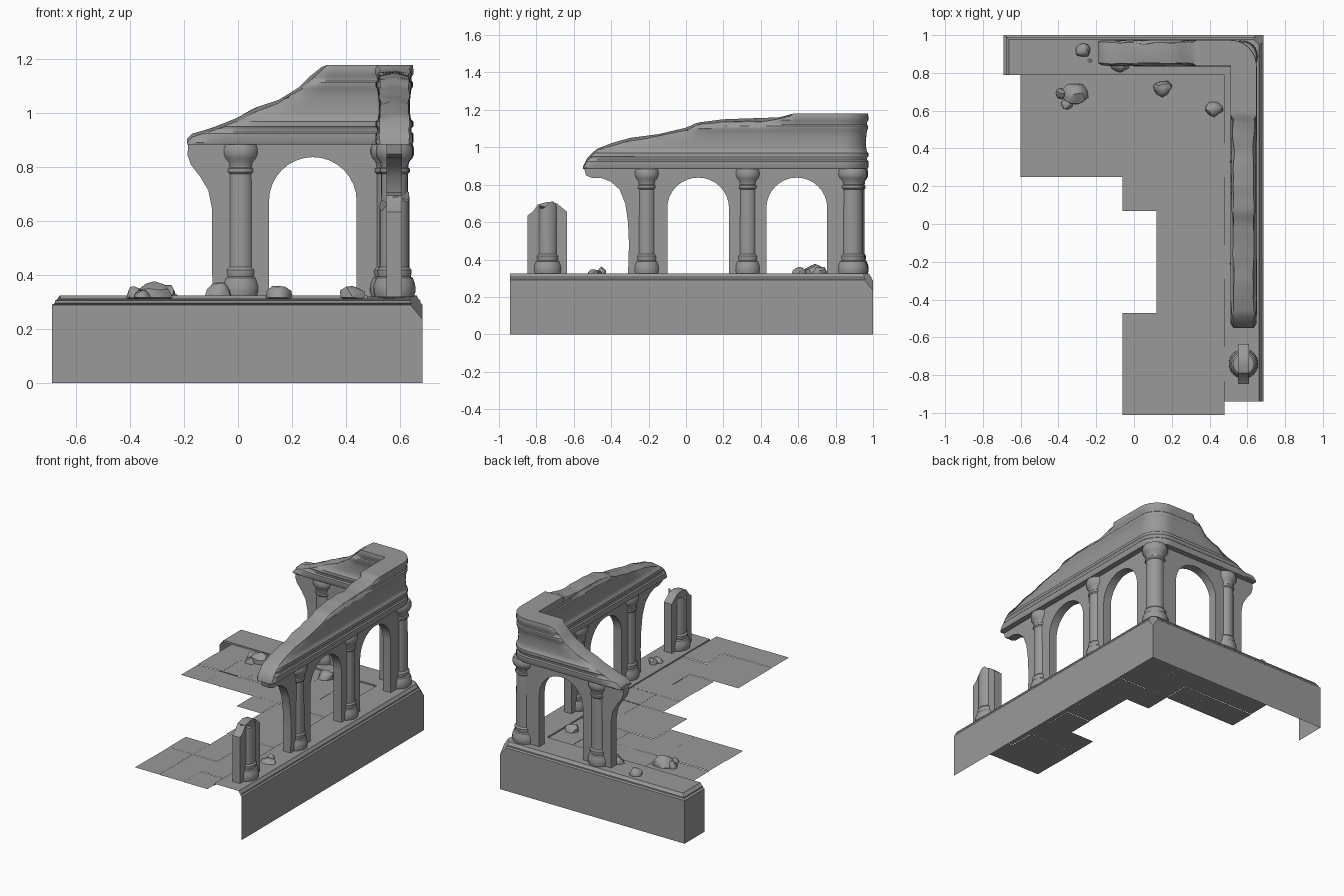
import bpy, bmesh, math, random
from mathutils import Vector, noise

if "Cube" in bpy.data.objects:
    bpy.data.objects.remove(bpy.data.objects["Cube"])

random.seed(4)
stone = bpy.data.materials.new("grey stone")
stone.diffuse_color = (0.32, 0.32, 0.32, 1)
stone.use_nodes = True
stone.node_tree.nodes["Principled BSDF"].inputs["Base Color"].default_value = stone.diffuse_color


def finish(bm, name, recalc=True, angle=35):
    if recalc:
        bmesh.ops.recalc_face_normals(bm, faces=bm.faces)
    mesh = bpy.data.meshes.new(name)
    bm.to_mesh(mesh)
    bm.free()
    mesh.materials.append(stone)
    for p in mesh.polygons:
        p.use_smooth = True
    mesh.set_sharp_from_angle(angle=math.radians(angle))
    ob = bpy.data.objects.new(name, mesh)
    bpy.context.collection.objects.link(ob)
    return ob


def interp(pts, t):
    for (a, u), (b, v) in zip(pts, pts[1:]):
        if t <= b:
            return u + (v - u) * max(0, (t - a) / (b - a))
    return pts[-1][1]


def loft(bm, rings, closed):
    rows = [[bm.verts.new(p) for p in r] for r in rings]
    for a, b in zip(rows, rows[1:]):
        n = len(a)
        for j in range(n if closed else n - 1):
            k = (j + 1) % n
            bm.faces.new((a[j], b[j], b[k], a[k]))
    return rows


# Plinth: open outer walls with a stepped lip, plus the ledge on top
bm = bmesh.new()
lip = [(0, 0), (0, .29), (.009, .297), (.009, .306), (.015, .311), (.022, .325)]


def plinth_path(d):
    return [(.685 - d, -.94), (.685 - d, 1 - d), (-.69 + d * 1.3, 1 - d), (-.69 + d * 1.3, .79)]


loft(bm, [[(*plinth_path(d)[i], z) for d, z in lip] for i in range(4)], False)
top = plinth_path(.022) + [(.48, .79), (.48, -.94)]
bm.faces.new([bm.verts.new((x, y, .325)) for x, y in top])
inner = [(-.66, .79), (.48, .79), (.48, -.94)]
loft(bm, [[(x, y, .312), (x, y, .325)] for x, y in inner], False)
bmesh.ops.remove_doubles(bm, verts=bm.verts, dist=.0005)
# chipped corner
cut = bmesh.ops.bisect_plane(bm, geom=bm.verts[:] + bm.edges[:] + bm.faces[:],
                             plane_co=(.685, 1, .235), plane_no=(1, 1, .82), clear_outer=True)
edges = [g for g in cut["geom_cut"] if isinstance(g, bmesh.types.BMEdge)]
bmesh.ops.contextual_create(bm, geom=edges)
finish(bm, "plinth", recalc=False, angle=25)

# Floor: square paving sheets in rows, (first column, columns) from back to front
bm = bmesh.new()
S = .18
for row, first in enumerate([0, 0, 0, 3, 4, 4, 4, 3, 3, 3]):
    for col in range(first, 6):
        x, y = -.6 + col * S, .79 - row * S
        z = .316 + random.uniform(-.002, .002)
        bm.faces.new([bm.verts.new(p) for p in
                      ((x, y - S, z), (x + S, y - S, z), (x + S, y, z), (x, y, z))])
finish(bm, "floor_paving", recalc=False)

# Arcade walls: flat outlines with arched openings, given thickness
FLOOR, HEAD = .32, .89


def arch(a, b, spring=.675, crown=.838):
    c, r = (a + b) / 2, (b - a) / 2
    pts = [(a, FLOOR)]
    for i in range(17):
        t = math.pi * (1 - i / 16)
        pts.append((c + r * math.cos(t), spring + (crown - spring) * math.sin(t)))
    return pts + [(b, FLOOR)]


def wall(name, outline, place, thick=.058):
    bm = bmesh.new()
    f = bm.faces.new([bm.verts.new(place(s, z, -thick / 2)) for s, z in outline])
    out = bmesh.ops.extrude_face_region(bm, geom=[f])
    step = Vector(place(0, 0, thick)) - Vector(place(0, 0, 0))
    bmesh.ops.translate(bm, vec=step, verts=[g for g in out["geom"] if isinstance(g, bmesh.types.BMVert)])
    finish(bm, name)


def side(s, z, d):
    return (.58 + d, s, z)


def back(s, z, d):
    return (s, .905 + d, z)


wall("side_arcade", [(.9, HEAD), (-.545, HEAD), (-.535, .85), (-.5, .835), (-.45, .835), (-.40, .815),
                     (-.355, .775), (-.325, .70), (-.31, .6), (-.305, .48), (-.31, FLOOR)]
     + arch(-.10, .23) + arch(.43, .755) + [(.9, FLOOR)], side)
wall("back_arcade", [(.575, HEAD), (-.185, HEAD), (-.187, .845), (-.175, .81), (-.14, .765),
                     (-.11, .715), (-.097, .65), (-.095, FLOOR)] + arch(.115, .44) + [(.575, FLOOR)], back)
wall("broken_pier", [(-.848, FLOOR), (-.635, FLOOR), (-.635, .655), (-.66, .675), (-.69, .70),
                     (-.74, .708), (-.79, .695), (-.82, .655), (-.848, .635)], side)

# Columns: turned base, shaft and capital
COLUMN = [(.066, .32), (.071, .34), (.07, .365), (.062, .39), (.055, .395), (.058, .41), (.058, .42),
          (.05, .43), (.05, .60), (.049, .775), (.055, .782), (.055, .795), (.05, .80), (.053, .82),
          (.064, .835), (.069, .85), (.069, .87), (.063, .888)]


def column(name, x, y, wide=1.0, top=None):
    bm = bmesh.new()
    prof = [p for p in COLUMN if top is None or p[1] <= .6]
    rings = []
    for r, z in prof:
        ring = []
        for i in range(24):
            a = math.tau * i / 24
            dx, dy = r * wide * math.cos(a), r * wide * math.sin(a)
            zz = z if top is None or z < .6 else top + .35 * dx + .02 * math.sin(3 * a)
            ring.append((x + dx, y + dy, zz))
        rings.append(ring)
    rows = loft(bm, rings, True)
    bm.faces.new(rows[0])
    bm.faces.new(rows[-1])
    finish(bm, name)


column("side_column_front", .58, -.21)
column("side_column_middle", .58, .33)
column("back_column", .01, .905)
column("corner_column", .572, .888, 1.18)
column("broken_column", .58, -.74, 1.1, top=.675)

# Entablature: moulded section swept round the corner, worn away along the top
SECTION = [(.066, .885), (.07, .892), (.07, .925), (.063, .932), (.064, .945), (.07, .952), (.07, .97),
           (.062, .977), (.058, 1.0), (.057, 1.03), (.059, 1.06), (.063, 1.09), (.069, 1.1), (.069, 1.115),
           (.063, 1.121), (.064, 1.135), (.07, 1.145), (.07, 1.165), (.068, 1.18)]
BACK_TOP = [(-.19, .905), (-.17, .925), (-.1, .945), (0, .985), (.06, 1.02), (.15, 1.05), (.2, 1.08),
            (.23, 1.10), (.27, 1.14), (.32, 1.18)]
SIDE_TOP = [(-.55, .90), (-.53, .94), (-.48, .99), (-.4, 1.022), (-.3, 1.05), (-.15, 1.07), (0, 1.105),
            (.06, 1.132), (.2, 1.15), (.5, 1.16), (.57, 1.18)]
stations = []
for i in range(36):
    x = -.19 + .7 * i / 35
    stations.append(((x, .905), (0, 1), interp(BACK_TOP, x)))
for i in range(1, 10):
    a = math.pi / 2 * (1 - i / 10)
    stations.append(((.51 + .07 * math.cos(a), .835 + .07 * math.sin(a)), (math.cos(a), math.sin(a)), 1.18))
for i in range(70):
    y = .835 - 1.385 * i / 69
    stations.append(((.58, y), (1, 0), interp(SIDE_TOP, y)))
rings = []
for (px, py), (nx, ny), t in stations:
    ring = []
    for sgn in (-1, 1):
        half = []
        for w, z in SECTION:
            # worn stretches round over towards the broken top edge
            worn = 0 if t > 1.179 else 1
            wear = noise.noise((px * 9, py * 9, sgn * 3.0))
            edge = t - worn * (.012 + .012 * wear)
            k = worn * (.22 + .15 * wear) * math.exp(-max(0, edge - z) / .018)
            w *= 1 - k
            half.append((px + nx * w * sgn, py + ny * w * sgn, max(.885, min(z, edge))))
        if sgn < 0:
            ring += half + [(px, py, t)]
        else:
            ring += half[::-1]
    rings.append(ring)
bm = bmesh.new()
rows = loft(bm, rings, True)
bm.faces.new(rows[0])
bm.faces.new(rows[-1])
bmesh.ops.remove_doubles(bm, verts=bm.verts, dist=.0004)
finish(bm, "entablature", angle=40)

# Fallen rubble: x, y, radius, height
RUBBLE = [(-.27, .92, .042, .05), (-.235, .865, .014, .015), (-.31, .69, .068, .055), (-.385, .69, .032, .04),
          (-.355, .635, .032, .03), (.15, .72, .05, .05), (.425, .61, .046, .04), (-.075, .84, .045, .055),
          (.57, -.49, .05, .03), (.56, -.45, .025, .045)]
for n, (x, y, r, h) in enumerate(RUBBLE):
    bm = bmesh.new()
    bmesh.ops.create_icosphere(bm, subdivisions=2, radius=1)
    for v in bm.verts:
        s = 1 + .35 * noise.noise(v.co * 1.1 + Vector((n * 5.3, 1.7, n)))
        v.co = Vector((x + v.co.x * r * s, y + v.co.y * r * .85 * s, .318 + max(-.1, v.co.z * s) * h))
    finish(bm, f"rubble_{n + 1}", angle=40)
